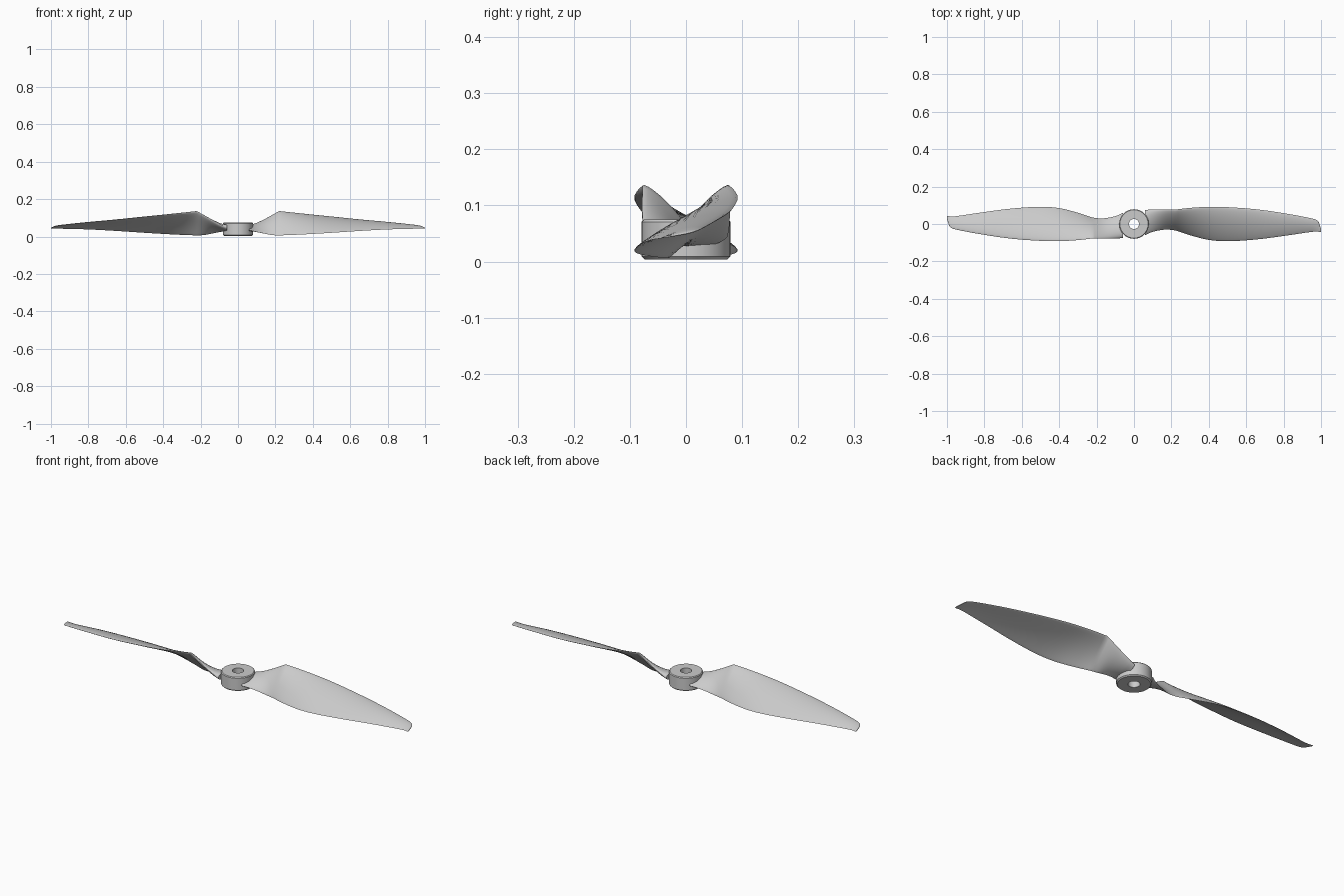
import bpy
import bmesh
import math
from mathutils import Vector

# Clear the default object
if "Cube" in bpy.data.objects:
    bpy.data.objects.remove(bpy.data.objects["Cube"], do_unlink=True)

# Single plastic colour
grey = bpy.data.materials.new("light grey plastic")
grey.use_nodes = True
colour = (0.6, 0.6, 0.6, 1.0)
grey.diffuse_color = colour
grey.node_tree.nodes["Principled BSDF"].inputs["Base Color"].default_value = colour


def make_object(name, bm, angle):
    """Turn a bmesh into a smooth shaded grey object."""
    bmesh.ops.recalc_face_normals(bm, faces=bm.faces)
    mesh = bpy.data.meshes.new(name)
    bm.to_mesh(mesh)
    bm.free()
    mesh.materials.append(grey)
    obj = bpy.data.objects.new(name, mesh)
    bpy.context.collection.objects.link(obj)
    bpy.ops.object.select_all(action="DESELECT")
    obj.select_set(True)
    bpy.context.view_layer.objects.active = obj
    bpy.ops.object.shade_smooth_by_angle(angle=math.radians(angle))
    return obj


def bridge_rings(bm, a, b):
    """Join two closed rings of vertices with quads."""
    for i in range(len(a)):
        j = (i + 1) % len(a)
        bm.faces.new((a[i], a[j], b[j], b[i]))


# Blade stations: x, leading y and z, trailing y and z, thickness, camber
stations = [
    (0.06, 0.075, 0.05, -0.06, 0.035, 0.036, 0.0),
    (0.09, 0.077, 0.063, -0.045, 0.027, 0.03, 0.0),
    (0.14, 0.078, 0.09, -0.033, 0.016, 0.022, 0.002),
    (0.18, 0.078, 0.113, -0.03, 0.008, 0.019, 0.004),
    (0.22, 0.077, 0.136, -0.034, 0.006, 0.017, 0.006),
    (0.3, 0.086, 0.127, -0.06, 0.009, 0.016, 0.008),
    (0.4, 0.092, 0.116, -0.085, 0.014, 0.015, 0.01),
    (0.5, 0.09, 0.106, -0.092, 0.02, 0.014, 0.01),
    (0.65, 0.079, 0.09, -0.083, 0.03, 0.012, 0.009),
    (0.8, 0.058, 0.076, -0.064, 0.038, 0.01, 0.007),
    (0.95, 0.03, 0.06, -0.042, 0.042, 0.007, 0.004),
    (0.98, 0.019, 0.055, -0.041, 0.043, 0.006, 0.002),
    (0.99, 0.005, 0.051, -0.042, 0.043, 0.005, 0.001),
    (1.0, -0.03, 0.045, -0.043, 0.043, 0.003, 0.0),
]
CREASE = 4  # the elbow where the root meets the working blade


def spline(rows, steps):
    """Catmull-Rom interpolation through every row."""
    result = []
    for i in range(len(rows) - 1):
        p1, p2 = rows[i], rows[i + 1]
        p0, p3 = rows[max(i - 1, 0)], rows[min(i + 2, len(rows) - 1)]
        for s in range(steps):
            t = s / steps
            row = []
            for a, b, c, d, xa, xb, xc, xd in zip(
                    p0, p1, p2, p3, *[[p[0]] * len(p) for p in (p0, p1, p2, p3)]):
                span = xc - xb
                m1 = (c - a) / (xc - xa) * span
                m2 = (d - b) / (xd - xb) * span
                row.append((2*t**3 - 3*t*t + 1) * b + (t**3 - 2*t*t + t) * m1
                           + (3*t*t - 2*t**3) * c + (t**3 - t*t) * m2)
            result.append(row)
    return result + [list(rows[-1])]


def section(row, count=14):
    """Closed airfoil ring with a round nose and a thin tail."""
    x, ly, lz, ty, tz, thick, camber = row
    lead, trail = Vector((x, ly, lz)), Vector((x, ty, tz))
    chord = (trail - lead).normalized()
    normal = Vector((0, -chord.z, chord.y))
    if normal.z < 0:
        normal = -normal
    ring = []
    for k in range(2 * count):
        angle = math.pi * k / count
        u = (1 - math.cos(angle)) / 2
        half = thick * (0.5 * math.sin(angle) * (1.3 - 0.75 * u))
        bow = camber * 4 * u * (1 - u)
        ring.append(lead.lerp(trail, u) + normal * (half + bow))
    return ring


def blade(name, turn):
    bm = bmesh.new()
    rows = spline(stations[:CREASE + 1], 4)[:-1] + spline(stations[CREASE:], 5)
    rings = [[bm.verts.new(p) for p in section(r)] for r in rows]
    for a, b in zip(rings, rings[1:]):
        bridge_rings(bm, a, b)
    bm.faces.new(rings[0])
    bm.faces.new(rings[-1])
    obj = make_object(name, bm, 40)
    obj.rotation_euler.z = turn
    return obj


blade("left_blade", 0)
blade("right_blade", math.pi)

# Hub: a bored disc with softened rims, lathed from a profile
profile = [(0.027, 0.004), (0.074, 0.004), (0.079, 0.009),
           (0.079, 0.071), (0.075, 0.075), (0.027, 0.075)]
SIDES = 64
bm = bmesh.new()
hub_rings = []
for r, z in profile:
    hub_rings.append([bm.verts.new((r * math.cos(2 * math.pi * i / SIDES),
                                    r * math.sin(2 * math.pi * i / SIDES), z))
                      for i in range(SIDES)])
for a, b in zip(hub_rings, hub_rings[1:] + hub_rings[:1]):
    bridge_rings(bm, a, b)
make_object("hub", bm, 30)
